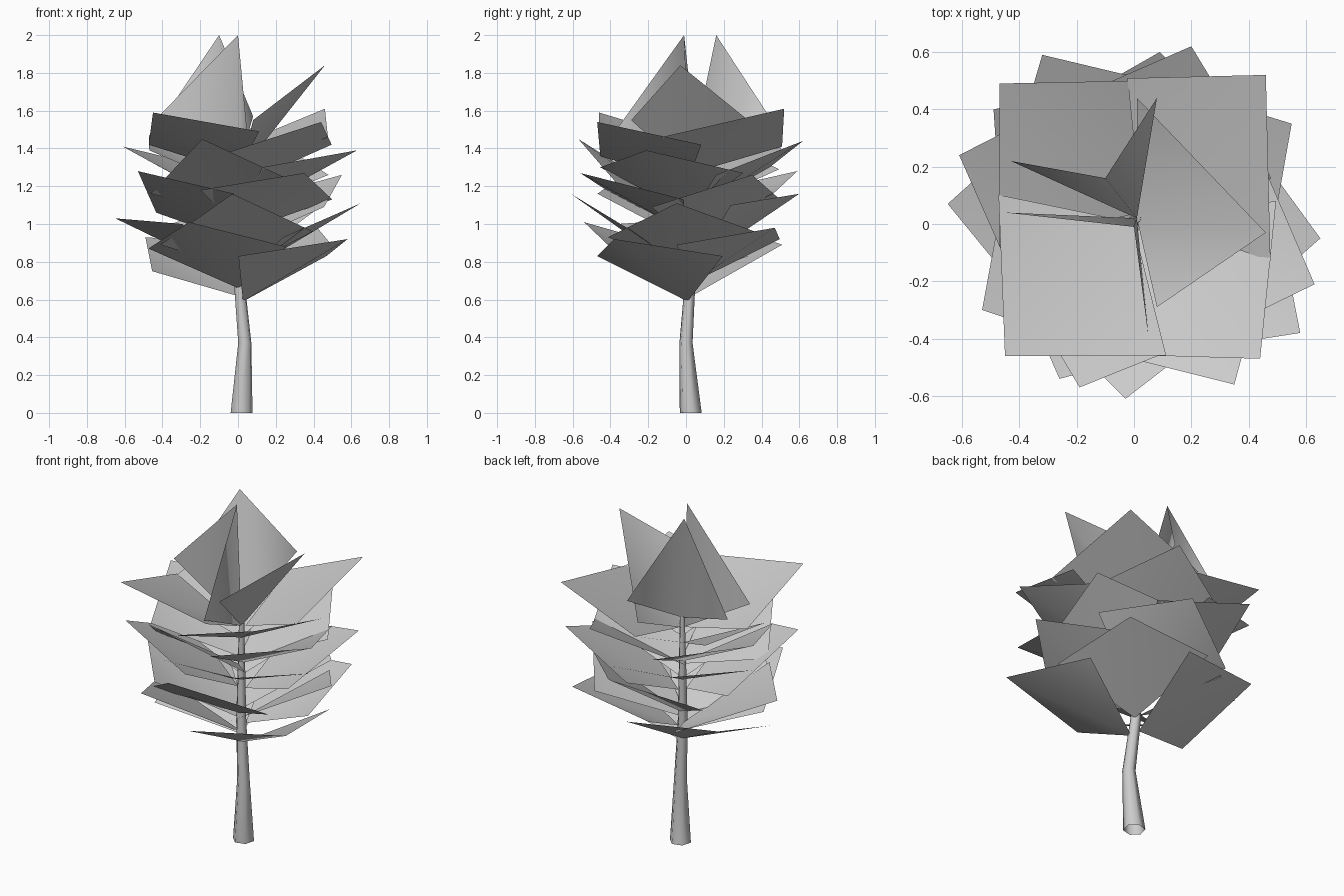
import bpy, bmesh, math
from mathutils import Vector

if "Cube" in bpy.data.objects:
    bpy.data.objects.remove(bpy.data.objects["Cube"])

AXIS = Vector((0.01, 0.02, 0))
UP = Vector((0, 0, 1))


def make_object(name, bm, smooth=True):
    bmesh.ops.recalc_face_normals(bm, faces=bm.faces)
    mesh = bpy.data.meshes.new(name)
    bm.to_mesh(mesh)
    bm.free()
    for p in mesh.polygons:
        p.use_smooth = smooth
    obj = bpy.data.objects.new(name, mesh)
    bpy.context.collection.objects.link(obj)
    return obj


# Trunk: tapered, slightly bent six-sided open tube (x, y, z, radius)
def build_trunk(path, sides=6):
    bm = bmesh.new()
    rings = []
    for x, y, z, r in path:
        rings.append([bm.verts.new((x + r * math.cos(math.tau * (i + 0.25) / sides),
                                    y + r * math.sin(math.tau * (i + 0.25) / sides), z))
                      for i in range(sides)])
    for a, b in zip(rings, rings[1:]):
        for i in range(sides):
            j = (i + 1) % sides
            bm.faces.new((a[i], a[j], b[j], b[i]))
    obj = make_object("trunk", bm, False)
    bpy.context.view_layer.objects.active = obj
    obj.select_set(True)
    bpy.ops.object.shade_smooth_by_angle(angle=math.radians(65))
    obj.select_set(False)


# Leaf card: square sheet creased along its root-to-tip line
def build_card(name, root, left, tip, right):
    bm = bmesh.new()
    r, a, t, b = [bm.verts.new(p) for p in (root, left, tip, right)]
    bm.faces.new((r, t, a))
    bm.faces.new((r, b, t))
    make_object(name, bm)


def build_side_card(name, x, y, z, root_z, left_z, right_z, twist=0, along=0.275, half=0.405):
    yaw = math.atan2(y - AXIS.y, x - AXIS.x) + math.radians(twist)
    u = Vector((math.cos(yaw), math.sin(yaw), 0))
    v = Vector((-u.y, u.x, 0))
    mid = AXIS + u * along
    build_card(name, AXIS + u * 0.02 + UP * root_z, mid + v * half + UP * left_z,
               Vector((x, y, z)), mid - v * half + UP * right_z)


build_trunk([(0.019, 0.025, 0, 0.060), (0.036, 0.0, 0.37, 0.036),
             (0.006, 0.022, 0.70, 0.029), (0.01, 0.02, 1.34, 0.014)])

# Side foliage: tip x, y, z, heights of root, left and right corner, (twist)
tiers = {
    "bottom_leaf": [(0.58, -0.38, 0.92, 0.59, 0.83, 0.83),
                    (-0.49, 0.40, 0.93, 0.62, 0.75, 0.89)],
    "low_leaf": [(-0.65, 0.07, 1.03, 0.72, 1.00, 0.87),
                 (-0.26, -0.54, 1.01, 0.66, 0.88, 0.87),
                 (0.42, 0.47, 0.98, 0.69, 0.92, 0.89),
                 (0.65, -0.05, 1.11, 0.74, 0.95, 0.93),
                 (-0.03, -0.61, 1.16, 0.76, 0.96, 0.89)],
    "middle_leaf": [(0.09, 0.60, 1.16, 0.78, 1.00, 1.10),
                    (0.55, 0.35, 1.26, 0.90, 1.12, 1.09),
                    (-0.53, -0.30, 1.28, 0.91, 1.16, 1.06),
                    (0.35, -0.56, 1.27, 0.96, 1.13, 1.18),
                    (-0.32, 0.59, 1.28, 0.97, 1.16, 1.16)],
    "high_leaf": [(0.63, -0.21, 1.39, 1.06, 1.27, 1.30),
                  (-0.61, 0.24, 1.41, 1.08, 1.29, 1.29),
                  (-0.19, -0.57, 1.45, 1.05, 1.22, 1.16),
                  (0.20, 0.62, 1.44, 1.07, 1.27, 1.26)],
    "upper_leaf": [(-0.47, 0.49, 1.47, 1.19, 1.39, 1.39),
                   (0.46, 0.52, 1.61, 1.27, 1.41, 1.46, -10),
                   (0.44, -0.47, 1.54, 1.21, 1.42, 1.36),
                   (-0.45, -0.46, 1.59, 1.27, 1.49, 1.42)],
}
for tier, cards in tiers.items():
    for i, card in enumerate(cards, 1):
        build_side_card(f"{tier}_{i}", *card)

# Crown: three upright cards (root height, left corner, tip, right corner)
crown = [(1.27, (0.01, 0.44, 1.46), (0.46, -0.03, 1.84), (0.08, -0.29, 1.55)),
         (1.33, (-0.43, 0.22, 1.51), (-0.10, 0.16, 2.0), (0.08, 0.44, 1.57)),
         (1.27, (0.05, -0.39, 1.47), (0.00, -0.01, 2.0), (-0.45, 0.04, 1.54))]
for i, (z, left, tip, right) in enumerate(crown, 1):
    build_card(f"crown_leaf_{i}", AXIS + UP * z, left, tip, right)
